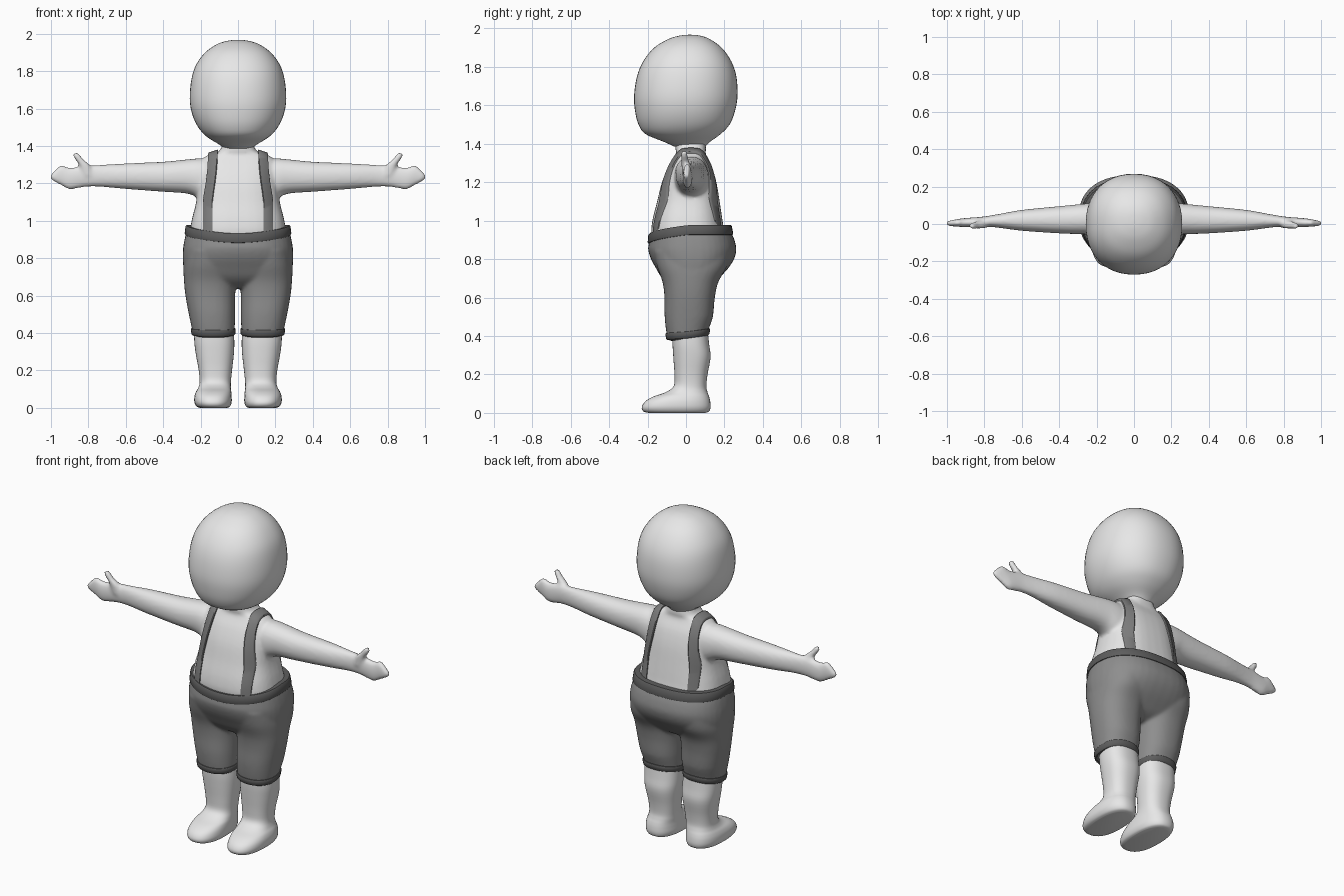
import bpy, bmesh, math
from mathutils import Vector
from mathutils.bvhtree import BVHTree

if "Cube" in bpy.data.objects:
    bpy.data.objects.remove(bpy.data.objects["Cube"])


def material(name, v):
    m = bpy.data.materials.new(name)
    m.diffuse_color = (v, v, v, 1)
    m.use_nodes = True
    m.node_tree.nodes["Principled BSDF"].inputs["Base Color"].default_value = m.diffuse_color
    return m


SKIN = material("light grey skin", 0.8)
CLOTH = material("mid grey cloth", 0.27)
STRAP = material("dark grey strap", 0.2)
TRIM = material("charcoal trim", 0.11)


def add_object(name, mesh, mat):
    mesh.materials.clear()
    mesh.materials.append(mat)
    mesh.shade_smooth()
    ob = bpy.data.objects.new(name, mesh)
    bpy.context.collection.objects.link(ob)
    return ob


def smooth_rows(rows, steps=4):
    """Catmull-Rom interpolation between section rows."""
    out = []
    for i in range(len(rows) - 1):
        p = [rows[min(max(j, 0), len(rows) - 1)] for j in (i - 1, i, i + 1, i + 2)]
        for k in range(steps):
            t = k / steps
            out.append([0.5 * (2 * b + (c - a) * t + (2 * a - 5 * b + 4 * c - d) * t * t
                               + (3 * b - a - 3 * c + d) * t ** 3) for a, b, c, d in zip(*p)])
    return out + [list(rows[-1])]


def skin(bm, rings, caps=True, loop=False):
    """Bridge equal rings of points into a tube."""
    vs = [[bm.verts.new(p) for p in r] for r in rings]
    n = len(vs[0])
    faces = []
    for i in range(len(vs) - (0 if loop else 1)):
        a, b = vs[i], vs[(i + 1) % len(vs)]
        faces += [bm.faces.new((a[j], a[(j + 1) % n], b[(j + 1) % n], b[j])) for j in range(n)]
    if caps and not loop:
        faces += [bm.faces.new(vs[0]), bm.faces.new(vs[-1])]
    bmesh.ops.recalc_face_normals(bm, faces=faces)


def loft(bm, rows, axis="z", side=1, power=2.2, n=40):
    """Rows are (position, u0, u1, v0, v1) extents of rounded sections."""
    rings = []
    for t, u0, u1, v0, v1 in smooth_rows(rows):
        ring = []
        for k in range(n):
            a = math.tau * k / n
            c, s = math.cos(a), math.sin(a)
            u = (u0 + u1) / 2 + (u1 - u0) / 2 * math.copysign(abs(c) ** (2 / power), c)
            v = (v0 + v1) / 2 + (v1 - v0) / 2 * math.copysign(abs(s) ** (2 / power), s)
            ring.append((side * u, v, t) if axis == "z" else (side * t, u, v))
        rings.append(ring)
    skin(bm, rings)


def to_mesh(bm, name):
    me = bpy.data.meshes.new(name)
    bm.to_mesh(me)
    bm.free()
    return me


def fuse(bm, name, mat, voxel, smooth):
    """Blend overlapping lofts into one continuous surface."""
    tmp = bpy.data.objects.new("blend_helper", to_mesh(bm, name))
    bpy.context.collection.objects.link(tmp)
    r = tmp.modifiers.new("Remesh", "REMESH")
    r.mode, r.voxel_size = "VOXEL", voxel
    s = tmp.modifiers.new("Smooth", "SMOOTH")
    s.factor, s.iterations = 0.5, smooth
    dg = bpy.context.evaluated_depsgraph_get()
    me = bpy.data.meshes.new_from_object(tmp.evaluated_get(dg))
    bpy.data.objects.remove(tmp)
    me.name = name
    return add_object(name, me, mat)


def tree(ob):
    return BVHTree.FromPolygons([v.co.copy() for v in ob.data.vertices],
                                [tuple(p.vertices) for p in ob.data.polygons])


def cast(bvh, origin, d):
    """Surface point met when looking outward from inside a part."""
    hit = bvh.ray_cast(Vector(origin), Vector(d).normalized())[0]
    return hit if hit else Vector(origin) + Vector(d) * 0.2


# Head
bm = bmesh.new()
loft(bm, [(z, -w, w, y0, y1) for z, w, y0, y1 in (
    (1.385, .07, -.06, .10), (1.41, .105, -.115, .125), (1.45, .168, -.21, .18),
    (1.5, .213, -.247, .227), (1.57, .245, -.265, .255), (1.65, .258, -.27, .268),
    (1.75, .25, -.255, .262), (1.83, .226, -.222, .235), (1.90, .175, -.165, .185),
    (1.945, .11, -.09, .122), (1.963, .05, -.03, .07), (1.967, .006, .014, .026))], n=48)
add_object("head", to_mesh(bm, "head"), SKIN)

# Torso with neck, arms, hands and thumbs
bm = bmesh.new()
loft(bm, [(z, -w, w, y0, y1) for z, w, y0, y1 in (
    (.82, .22, -.14, .18), (.92, .255, -.178, .20), (1.0, .248, -.175, .19),
    (1.1, .224, -.15, .175), (1.2, .214, -.125, .158), (1.28, .208, -.092, .135),
    (1.33, .19, -.062, .11), (1.355, .15, -.05, .10), (1.372, .10, -.055, .105),
    (1.42, .08, -.055, .10))], power=2.6)
for s in (1, -1):
    loft(bm, [(.14, -.06, .12, 1.09, 1.33), (.21, -.06, .115, 1.12, 1.333),
              (.27, -.055, .108, 1.145, 1.328), (.4, -.05, .095, 1.155, 1.315),
              (.6, -.036, .075, 1.17, 1.306), (.74, -.018, .05, 1.182, 1.298),
              (.82, -.015, .038, 1.18, 1.295), (.9, -.017, .032, 1.168, 1.283),
              (.945, -.014, .026, 1.19, 1.297), (.975, -.012, .02, 1.205, 1.275),
              (1.002, -.008, .014, 1.222, 1.246)], axis="x", side=s)
    loft(bm, [(1.24, .765, .84, -.02, .025), (1.295, .79, .85, -.024, .02),
              (1.325, .825, .868, -.026, .012), (1.348, .843, .882, -.026, .008),
              (1.362, .855, .878, -.02, .002)], side=s, n=20)
body = fuse(bm, "torso_and_arms", SKIN, 0.01, 4)

# Lower legs and feet
for s, label in ((1, "left"), (-1, "right")):
    bm = bmesh.new()
    loft(bm, [(0, .055, .205, -.195, .10), (.008, .042, .222, -.222, .12),
              (.03, .034, .233, -.23, .128), (.06, .034, .233, -.212, .126),
              (.085, .036, .225, -.17, .12), (.108, .038, .212, -.105, .112),
              (.14, .038, .205, -.064, .106), (.2, .032, .21, -.06, .112),
              (.29, .022, .226, -.066, .128), (.36, .02, .234, -.07, .12),
              (.46, .025, .235, -.07, .11)], side=s, power=2.4)
    add_object(label + "_leg_and_foot", to_mesh(bm, "leg"), SKIN)

# Shorts
bm = bmesh.new()
loft(bm, [(z, -w, w, y0, y1) for z, w, y0, y1 in (
    (.64, .12, -.05, .08), (.665, .21, -.09, .13), (.7, .28, -.125, .17),
    (.75, .292, -.155, .218), (.8, .296, -.182, .25), (.85, .294, -.197, .262),
    (.9, .286, -.193, .252), (.94, .276, -.188, .235), (.975, .268, -.185, .222))], power=2.4)
for s in (1, -1):
    loft(bm, [(.385, .022, .238, -.085, .108), (.42, .018, .246, -.10, .118),
              (.5, .015, .263, -.111, .14), (.6, .015, .281, -.112, .15),
              (.68, .011, .289, -.122, .168), (.76, .004, .291, -.15, .212),
              (.84, .004, .28, -.17, .23)], side=s, power=2.3)
shorts = fuse(bm, "shorts", CLOTH, 0.01, 5)


def waist_drop(s):
    return 0.045 * max(0, -s) ** 1.2


for v in shorts.data.vertices:  # waist dips at the front, leg openings rise at the back
    x, y, z = v.co
    s = (y - .02) / max(math.hypot(x, y - .02), 1e-4)
    if z > .85:
        v.co.z -= waist_drop(s) * (z - .85) / .125
    elif z < .5:
        v.co.z += .15 * y * min(1, (.5 - z) / .1)
shorts_tree = tree(shorts)

# Waistband and leg hems: raised cloth edges following the shorts


def trim(name, cx, cy, zfun, profile, n=64):
    rings = []
    for k in range(n):
        a = math.tau * k / n
        d = Vector((math.cos(a), math.sin(a), 0))
        z = zfun(math.sin(a))
        ring = []
        for dz, sample, out in profile:
            p = cast(shorts_tree, (cx, cy, z + sample), d) + d * out
            p.z = z + dz
            ring.append(p)
        rings.append(ring)
    bm = bmesh.new()
    skin(bm, rings, loop=True)
    add_object(name, to_mesh(bm, name), TRIM)


trim("waistband", 0, .02, lambda s: .977 - waist_drop(s),
     [(-.052, -.052, -.01), (-.05, -.05, .004), (-.044, -.044, .008),
      (-.006, -.025, .008), (0, -.025, .003), (0, -.025, -.03)])
for s, label in ((1, "left"), (-1, "right")):
    trim(label + "_hem", s * .13, .012, lambda t: .38 + .008 * (1 + t) + .008 * max(0, t),
         [(.036, .04, -.008), (.035, .04, .003), (.03, .038, .006),
          (.006, .03, .004), (0, .03, -.002), (0, .03, -.018)], 40)

# Shoulder straps wrapping over the torso
body_tree = tree(body)
for s, label in ((1, "left"), (-1, "right")):
    rings = []
    for k in range(57):
        a = math.radians(228 - 280 * k / 56)
        d = Vector((0, math.cos(a), math.sin(a)))
        cx = .162 - .022 * max(0, math.sin(a) + .3)
        ring = []
        for dx, out in ((-.026, -.006), (-.026, .01), (-.022, .013),
                        (.022, .013), (.026, .01), (.026, -.006)):
            ring.append(cast(body_tree, (s * (cx + dx), .03, 1.15), d) + d * out)
        rings.append(ring)
    bm = bmesh.new()
    skin(bm, rings)
    add_object(label + "_strap", to_mesh(bm, "strap"), STRAP)

# Keep crisp edges on the trims
for ob in bpy.context.collection.objects:
    if "strap" in ob.name or "hem" in ob.name or "band" in ob.name:
        with bpy.context.temp_override(object=ob, active_object=ob, selected_objects=[ob],
                                       selected_editable_objects=[ob]):
            bpy.ops.object.shade_smooth_by_angle(angle=math.radians(40))
